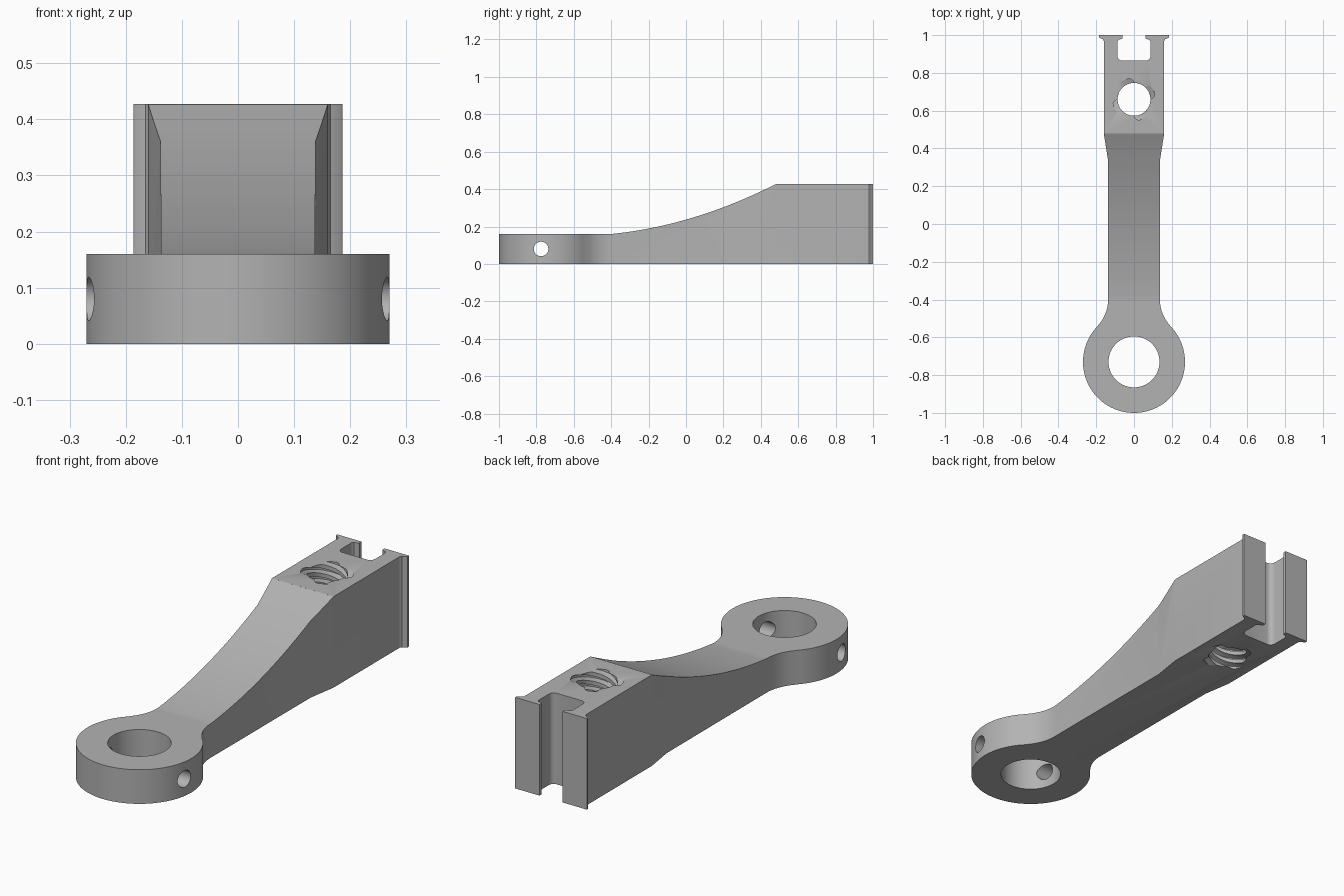
import bpy, bmesh
from math import sin, cos, pi, radians, atan2
from mathutils import Vector

if "Cube" in bpy.data.objects:
    bpy.data.objects.remove(bpy.data.objects["Cube"])

HEIGHT = 0.427
RING = Vector((0, -0.73))
SCREW_Y = 0.66

metal = bpy.data.materials.new("grey_metal")
metal.use_nodes = True
metal.diffuse_color = (0.45, 0.45, 0.45, 1)
metal.node_tree.nodes["Principled BSDF"].inputs["Base Color"].default_value = metal.diffuse_color


def add_object(name, bm):
    bmesh.ops.recalc_face_normals(bm, faces=bm.faces)
    mesh = bpy.data.meshes.new(name)
    bm.to_mesh(mesh)
    bm.free()
    obj = bpy.data.objects.new(name, mesh)
    mesh.materials.append(metal)
    bpy.context.collection.objects.link(obj)
    return obj


def extrude(name, points, depth):
    """Make a prism from a closed loop of 3D points."""
    bm = bmesh.new()
    face = bm.faces.new([bm.verts.new(p) for p in points])
    out = bmesh.ops.extrude_face_region(bm, geom=[face])
    moved = [v for v in out["geom"] if isinstance(v, bmesh.types.BMVert)]
    bmesh.ops.translate(bm, verts=moved, vec=depth)
    return add_object(name, bm)


def arc(centre, radius, start, end, steps):
    return [(centre[0] + radius * cos(start + (end - start) * i / steps),
             centre[1] + radius * sin(start + (end - start) * i / steps))
            for i in range(steps + 1)]


def combine(body, cutter, operation):
    mod = body.modifiers.new(cutter.name, 'BOOLEAN')
    mod.operation, mod.solver, mod.object = operation, 'EXACT', cutter
    bpy.context.view_layer.objects.active = body
    bpy.ops.object.modifier_apply(modifier=mod.name)
    bpy.data.objects.remove(cutter)


# Plan outline, right half: ring, fillet, arm, flange, slot
fillet_centre = Vector((0.337, -0.40))
to_fillet = fillet_centre - RING
join = atan2(to_fillet.y, to_fillet.x)
half = arc(RING, 0.27, -pi / 2, join, 40)
half += arc(fillet_centre, 0.20, pi + join, pi, 14)[1:]
half += [(0.138, 0.34), (0.16, 0.48), (0.16, 0.968), (0.165, 0.978),
         (0.182, 0.986), (0.186, 0.99), (0.186, 1.0)]
half += [(0.06, 1.0), (0.06, 0.985), (0.065, 0.98), (0.082, 0.975), (0.088, 0.965)]
half += arc((0.063, 0.89), 0.025, 0, -pi / 2, 6)
outline = half + [(-x, y) for x, y in reversed(half[1:])]
body = extrude("connecting_arm", [(x, y, 0) for x, y in outline], (0, 0, HEIGHT))

# Side profile: flat ring, rising curve, tall block
profile = [(-1.1, -0.1), (-1.1, 0.16)]
for i in range(33):
    t = 0.88 * i / 32
    profile.append((t - 0.4, 0.16 + 0.1 * t + 0.231 * t * t))
profile += [(0.49, 0.6), (1.1, 0.6), (1.1, -0.1)]
side = extrude("side_profile", [(-0.5, y, z) for y, z in profile], (1, 0, 0))
combine(body, side, 'INTERSECT')

# Bearing bore and cross hole through the ring
bore = extrude("bearing_bore", [(x, y, -0.1) for x, y in arc(RING, 0.135, 0, 2 * pi, 72)[:-1]],
               (0, 0, 0.5))
combine(body, bore, 'DIFFERENCE')
oil = extrude("cross_hole", [(-0.5, y, z) for y, z in arc((-0.775, 0.08), 0.039, 0, 2 * pi, 36)[:-1]],
              (1, 0, 0))
combine(body, oil, 'DIFFERENCE')

# Four-start threaded hole: a lobed section twisted upwards
LEAD, SIDES, LAYERS = 0.17, 56, 130
bm = bmesh.new()
rings = []
for j in range(LAYERS + 1):
    z = -0.02 + (HEIGHT + 0.04) * j / LAYERS
    twist = radians(25) + 2 * pi * (z - HEIGHT) / LEAD
    ring = []
    for i in range(SIDES):
        a = 2 * pi * i / SIDES
        lobe = min(1, max(0, 1.6 * cos(4 * a) + 0.3))
        r = 0.087 + 0.026 * lobe
        ring.append(bm.verts.new((r * cos(a + twist), SCREW_Y + r * sin(a + twist), z)))
    rings.append(ring)
for low, high in zip(rings, rings[1:]):
    for i in range(SIDES):
        k = (i + 1) % SIDES
        bm.faces.new((low[i], low[k], high[k], high[i]))
bm.faces.new(rings[0])
bm.faces.new(rings[-1])
bmesh.ops.triangulate(bm, faces=bm.faces)
combine(body, add_object("threaded_hole", bm), 'DIFFERENCE')

# Smooth curves, sharp corners
bpy.ops.object.select_all(action='DESELECT')
body.select_set(True)
bpy.context.view_layer.objects.active = body
bpy.ops.object.shade_smooth_by_angle(angle=radians(25))
